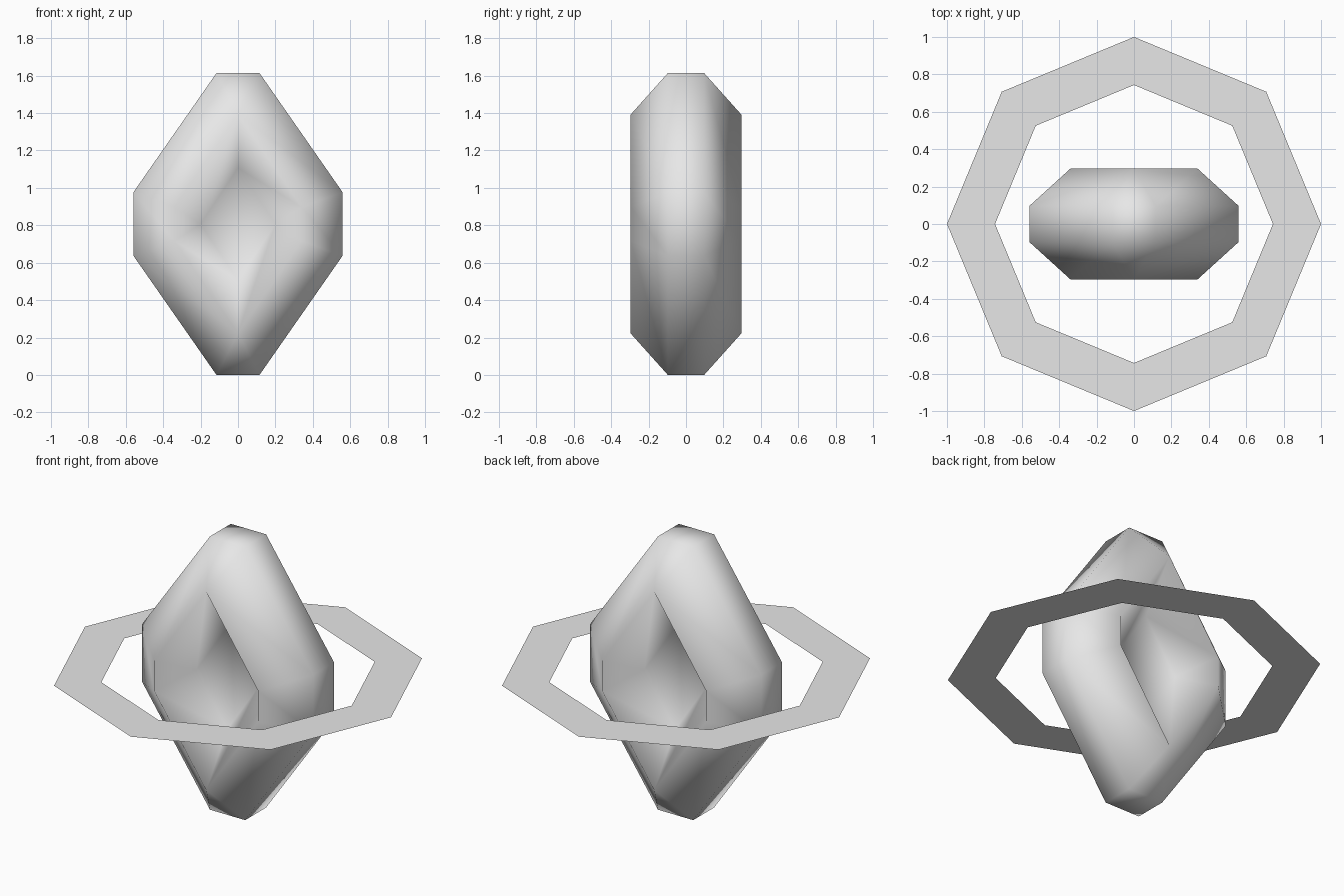
import bpy
import bmesh
import math

cube = bpy.data.objects.get("Cube")
if cube:
    bpy.data.objects.remove(cube, do_unlink=True)

MID = 0.807  # height of the centre

# One plain grey for everything
grey = bpy.data.materials.new("light_grey")
grey.use_nodes = True
grey.diffuse_color = (0.8, 0.8, 0.8, 1)
grey.node_tree.nodes["Principled BSDF"].inputs["Base Color"].default_value = (0.8, 0.8, 0.8, 1)


def loop(y, top_x, top_z, side_x, side_z):
    """Eight corners of a blunted diamond in the plane y."""
    quarter = [(top_x, top_z), (side_x, side_z)]
    pts = quarter + [(x, -z) for x, z in reversed(quarter)]
    pts += [(-x, -z) for x, z in quarter] + [(-x, z) for x, z in reversed(quarter)]
    return [(x, y, MID + z) for x, z in pts]


def loft(name, loops, close_ends):
    """Bridge loops of points, merging corners that coincide."""
    bm = bmesh.new()
    known = {}

    def vert(p):
        key = tuple(round(c, 4) + 0.0 for c in p)
        if key not in known:
            known[key] = bm.verts.new(key)
        return known[key]

    def face(points):
        vs = list(dict.fromkeys(vert(p) for p in points))
        if len(vs) > 2:
            bm.faces.new(vs)

    for a, b in zip(loops, loops[1:]):
        for i in range(len(a)):
            j = (i + 1) % len(a)
            face((a[i], a[j], b[j], b[i]))
    if close_ends:
        face(loops[0])
        face(loops[-1])
    bmesh.ops.recalc_face_normals(bm, faces=bm.faces)
    mesh = bpy.data.meshes.new(name)
    bm.to_mesh(mesh)
    bm.free()
    mesh.materials.append(grey)
    obj = bpy.data.objects.new(name, mesh)
    bpy.context.collection.objects.link(obj)
    return obj


# Crystal: dent floor, raised rim and outer edge on the front, mirrored on the back
floor = (0.10, 0, 0.30, 0.20, 0)
rim = (0.296, 0, 0.585, 0.34, 0.09)
edge = (0.097, 0.115, 0.807, 0.559, 0.17)
front = [loop(-p[0], *p[1:]) for p in (floor, rim, edge)]
back = [loop(*p) for p in (edge, rim, floor)]
crystal = loft("crystal", front + back, True)
crystal.data.shade_smooth()


# Flat eight-sided ring around the middle
def octagon(r):
    return [(r * math.cos(i * math.pi / 4), r * math.sin(i * math.pi / 4), MID) for i in range(8)]


ring = loft("ring", [octagon(0.743), octagon(1.0)], False)
# Make the ring face upwards
if ring.data.polygons[0].normal.z < 0:
    ring.data.flip_normals()
